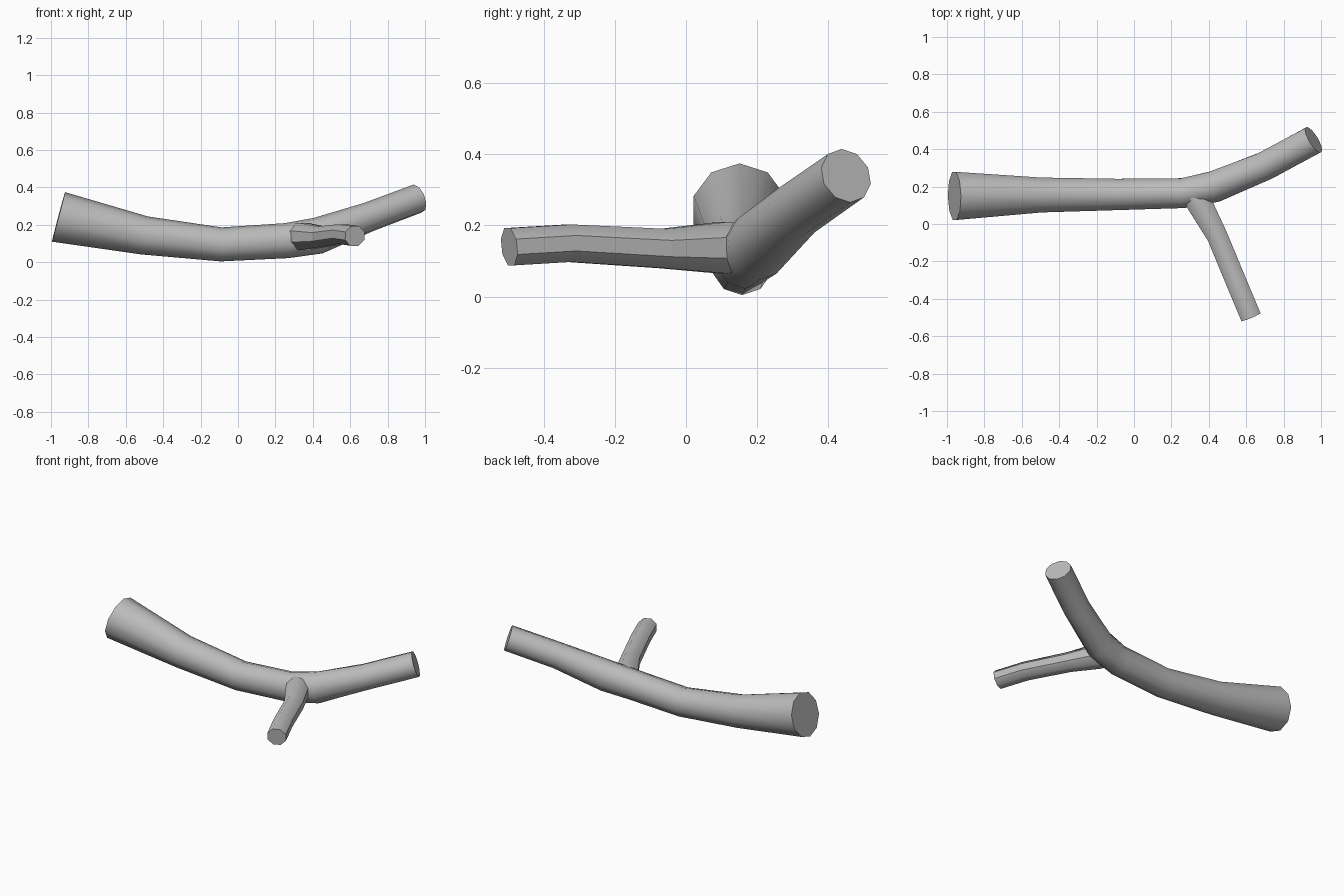
import bpy, bmesh, math
from mathutils import Vector

cube = bpy.data.objects.get("Cube")
if cube:
    bpy.data.objects.remove(cube, do_unlink=True)

bark = bpy.data.materials.new("grey_bark")
bark.use_nodes = True
colour = (0.5, 0.5, 0.5, 1)
bark.diffuse_color = colour
bark.node_tree.nodes["Principled BSDF"].inputs["Base Color"].default_value = colour


def limb(name, stations, sides, turn, cap_start, flat_sides=()):
    """Tube through (centre, half width, half height) stations."""
    pts = [Vector(s[0]) for s in stations]
    segs = [(b - a).normalized() for a, b in zip(pts, pts[1:])]
    tangents = [a + b for a, b in zip(segs, segs[1:])]
    tangents = [3 * segs[0] - segs[1]] + tangents + [3 * segs[-1] - segs[-2]]
    bm = bmesh.new()
    rings = []
    for p, t, (_, w, h) in zip(pts, tangents, stations):
        t.normalize()
        side = t.cross(Vector((0, 0, 1))).normalized()
        up = side.cross(t)
        angles = [math.tau * (i + turn) / sides for i in range(sides)]
        rings.append([bm.verts.new(p + up * h * math.cos(a) + side * w * math.sin(a))
                      for a in angles])
    for a, b in zip(rings, rings[1:]):
        for i in range(sides):
            j = (i + 1) % sides
            f = bm.faces.new((a[i], a[j], b[j], b[i]))
            f.smooth = i not in flat_sides
    if cap_start:
        bm.faces.new(rings[0])
    bm.faces.new(rings[-1])
    bmesh.ops.recalc_face_normals(bm, faces=bm.faces)
    # keep the sawn ends and flat strips crisp
    for e in bm.edges:
        e.smooth = all(f.smooth for f in e.link_faces)
    mesh = bpy.data.meshes.new(name)
    bm.to_mesh(mesh)
    bm.free()
    mesh.materials.append(bark)
    obj = bpy.data.objects.new(name, mesh)
    bpy.context.collection.objects.link(obj)
    return obj


# main bough, bending up at both ends
limb("main_bough", [
    ((-0.96, 0.15, 0.242), 0.135, 0.137),
    ((-0.50, 0.155, 0.143), 0.098, 0.103),
    ((-0.09, 0.158, 0.095), 0.088, 0.091),
    ((0.26, 0.165, 0.115), 0.084, 0.094),
    ((0.43, 0.20, 0.142), 0.088, 0.098),
    ((0.70, 0.31, 0.242), 0.081, 0.080),
    ((0.96, 0.45, 0.340), 0.081, 0.079),
], 10, 0, True)

# side branch, flared where it leaves the bough
limb("side_branch", [
    ((0.33, 0.15, 0.137), 0.075, 0.075),
    ((0.355, 0.10, 0.137), 0.073, 0.078),
    ((0.445, -0.065, 0.135), 0.060, 0.060),
    ((0.555, -0.33, 0.150), 0.060, 0.057),
    ((0.625, -0.497, 0.140), 0.060, 0.057),
], 8, 0.5, False, flat_sides=(1, 5))
